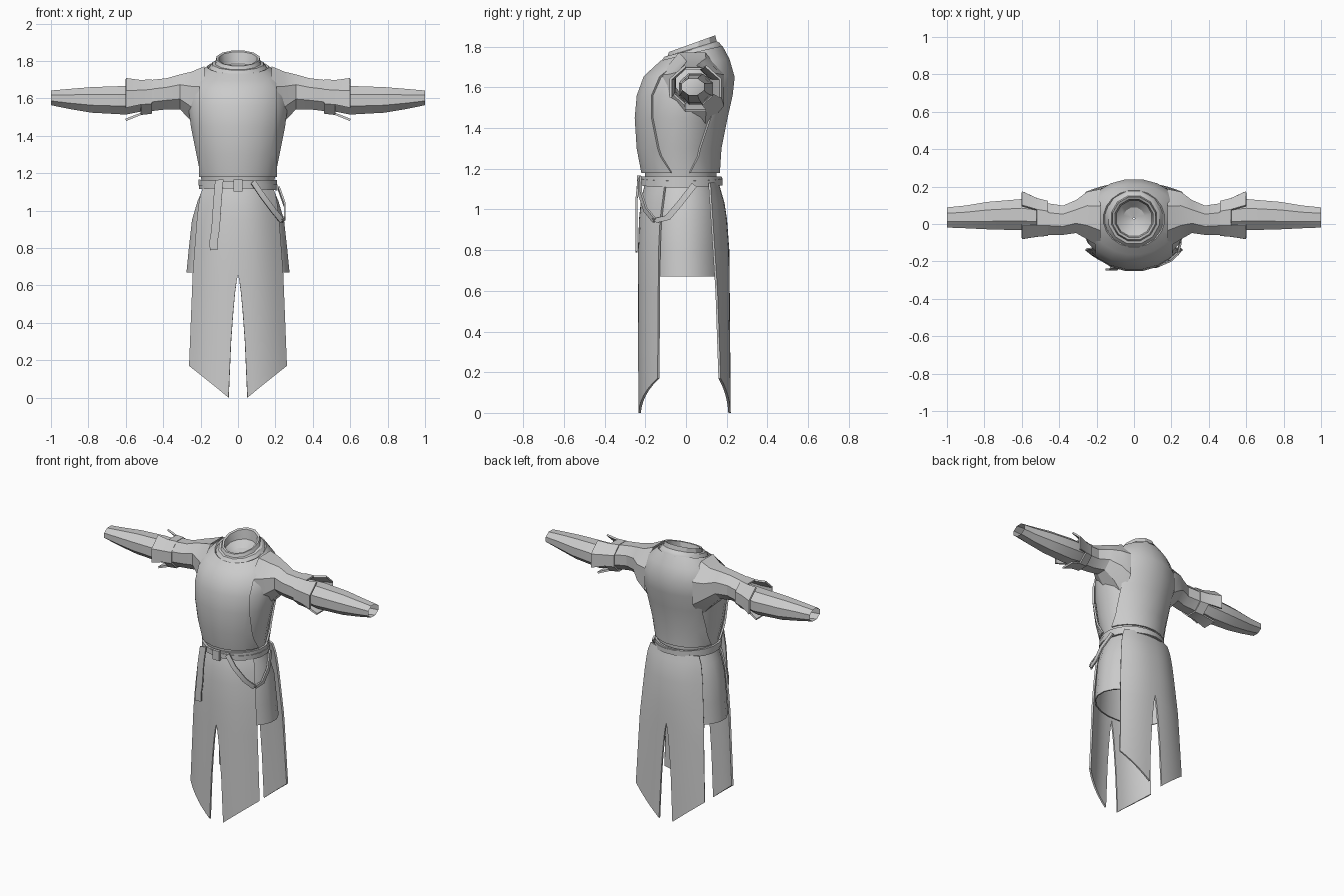
import bpy, bmesh, math
from mathutils import Vector

if "Cube" in bpy.data.objects:
    bpy.data.objects.remove(bpy.data.objects["Cube"])

cloth = bpy.data.materials.new("grey_cloth")
cloth.diffuse_color = (0.6, 0.6, 0.6, 1)
cloth.use_nodes = True
cloth.node_tree.nodes["Principled BSDF"].inputs["Base Color"].default_value = cloth.diffuse_color


def interp(table, z):
    """Piecewise linear lookup in a list of (z, value), z ascending."""
    if z <= table[0][0]:
        return table[0][1]
    for (a, va), (b, vb) in zip(table, table[1:]):
        if z <= b:
            return va + (vb - va) * (z - a) / (b - a)
    return table[-1][1]


def finish(name, bm, mirror=False, thick=0.0, angle=30):
    bmesh.ops.recalc_face_normals(bm, faces=bm.faces)
    me = bpy.data.meshes.new(name)
    bm.to_mesh(me)
    bm.free()
    ob = bpy.data.objects.new(name, me)
    bpy.context.collection.objects.link(ob)
    me.materials.append(cloth)
    bpy.ops.object.select_all(action='DESELECT')
    bpy.context.view_layer.objects.active = ob
    ob.select_set(True)
    if mirror:
        ob.modifiers.new("mirror", 'MIRROR')
        bpy.ops.object.modifier_apply(modifier="mirror")
    if thick:
        m = ob.modifiers.new("thickness", 'SOLIDIFY')
        m.thickness, m.offset = thick, 0
        bpy.ops.object.modifier_apply(modifier="thickness")
    bpy.ops.object.shade_smooth_by_angle(angle=math.radians(angle))
    return ob


def loft(rings, closed_rows=False):
    bm = bmesh.new()
    rows = [[bm.verts.new(p) for p in r] for r in rings]
    pairs = list(zip(rows, rows[1:]))
    if closed_rows:
        pairs.append((rows[-1], rows[0]))
    for a, b in pairs:
        n = len(a)
        for i in range(n):
            bm.faces.new((a[i], a[(i + 1) % n], b[(i + 1) % n], b[i]))
    return bm


def flat_ring(z, w, yf, yb, tilt=0.0, n=20, grow=0.0, slope=0.0):
    """Horizontal oval, optionally tilted to the back and to the side."""
    yc, ry = (yf + yb) / 2, (yb - yf) / 2 + grow
    out = []
    for i in range(n):
        a = 2 * math.pi * (i + 0.5) / n
        x, y = (w + grow) * math.cos(a), yc + ry * math.sin(a)
        out.append((x, y, z + tilt * (y - 0.03) + slope * x))
    return out


def arm_ring(x, yc, zc, ry, rz, n=8):
    return [(x, yc + ry * math.cos(2 * math.pi * (i + .5) / n) * 1.06,
             zc + rz * math.sin(2 * math.pi * (i + .5) / n) * 1.06) for i in range(n)]


# Under-tunic body
BODY = [(1.10, .19, -.20, .15, 0), (1.18, .20, -.205, .152, 0), (1.30, .225, -.228, .16, 0),
        (1.45, .255, -.238, .19, 0), (1.56, .27, -.228, .215, 0), (1.65, .258, -.195, .225, 0),
        (1.715, .215, -.15, .20, .12), (1.765, .15, -.11, .165, .25)]
finish("tunic_body", loft([flat_ring(*r) for r in BODY]))

# Tabard over the chest, shoulders and back, cut straight at both sides
bm = loft([flat_ring(*r, grow=.011) for r in BODY[1:]])
for s in (1, -1):
    bmesh.ops.bisect_plane(bm, geom=bm.verts[:] + bm.edges[:] + bm.faces[:],
                           plane_co=(.203 * s, 0, 0), plane_no=(s, 0, 0), clear_outer=True)
finish("tabard_top", bm, thick=.012)

# Folded collar with the neck bowl inside
COLLAR = [(1.735, .158, .2), (1.765, .155, .22), (1.785, .14, .25), (1.79, .125, .3),
          (1.815, .118, .36), (1.812, .105, .36), (1.765, .098, .2), (1.735, .06, .1), (1.725, .005, 0)]
finish("collar", loft([flat_ring(z, r, .03 - r, .03 + r, t, 12) for z, r, t in COLLAR]))

# Upper sleeves
finish("upper_sleeve", loft([arm_ring(*r) for r in (
    (.18, .03, 1.585, .16, .19), (.25, .045, 1.61, .13, .135), (.31, .04, 1.635, .09, .095),
    (.38, .02, 1.625, .08, .085), (.51, .03, 1.61, .09, .085))]), mirror=True)

# Flared cuffs, split into flaps
bm = loft([arm_ring(*r) for r in ((.46, .03, 1.61, .09, .088), (.52, .035, 1.605, .10, .09),
                                  (.60, .047, 1.595, .125, .112))])
bm.faces.ensure_lookup_table()
bmesh.ops.delete(bm, geom=[bm.faces[8 + i] for i in (1, 4, 6)], context='FACES')
finish("cuff", bm, mirror=True, thick=.012)

# Tapered forearm sleeves
finish("forearm_sleeve", loft([arm_ring(*r) for r in (
    (.46, .04, 1.605, .07, .065), (.60, .05, 1.59, .085, .078), (.78, .045, 1.592, .075, .07),
    (.90, .038, 1.597, .062, .055), (1.0, .035, 1.603, .055, .04))]), mirror=True)

# Short under-skirt
finish("under_skirt", loft([flat_ring(*r) for r in (
    (1.12, .185, -.19, .15), (1.05, .215, -.20, .165), (.95, .245, -.205, .18),
    (.80, .262, -.205, .185), (.67, .275, -.205, .19))]), thick=.008)

# Long split skirt panels, front and back
SLIT = [(0, .05), (.3, .037), (.45, .026), (.56, .016), (.62, .008), (.66, 0)]
OUTER = [(.17, .258), (.67, .238), (1.0, .212), (1.08, .198), (1.13, .18)]


def skirt_panel(name, mid, edge):
    bm = bmesh.new()
    cols, rows = 6, [None, .3, .45, .56, .62, .66, .8, .95, 1.03, 1.08, 1.13]
    grid = []
    for level in rows:
        row = []
        for c in range(cols + 1):
            f = c / cols
            z = .17 * f if level is None else level
            inner, outer = interp(SLIT, z), interp(OUTER, z)
            x = inner + (outer - inner) * f
            bulge = 1 - (x / outer) ** 2.4
            e = interp(edge, z)
            row.append(bm.verts.new((x, e + (interp(mid, z) - e) * bulge, z)))
        grid.append(row)
    for a, b in zip(grid, grid[1:]):
        for c in range(cols):
            bm.faces.new((a[c], a[c + 1], b[c + 1], b[c]))
    finish(name, bm, mirror=True, thick=.012)


skirt_panel("front_skirt_panel", [(0, -.23), (.9, -.23), (1.05, -.215), (1.13, -.195)],
            [(.17, -.135), (.9, -.13), (1.13, -.10)])
skirt_panel("back_skirt_panel", [(0, .215), (.8, .207), (1.0, .192), (1.13, .155)],
            [(.17, .165), (.6, .15), (1.13, .115)])

# Belt of two bands that cross slightly
for name, z, h, grow, slope in (("belt", 1.14, .02, .0, .02), ("crossing_belt", 1.137, .016, .004, -.06)):
    prof = [(-h, .0), (-h, .014), (h, .014), (h, .0)]
    finish(name, loft([flat_ring(z + dz, .197, -.212, .165, 0, 20, grow + o, slope)
                       for dz, o in prof], closed_rows=True))


def strap(name, points, across, width=.035):
    """Thin band along points, widened along the across direction."""
    bm = bmesh.new()
    d = Vector(across).normalized() * width / 2
    rows = [(bm.verts.new(Vector(p) - d), bm.verts.new(Vector(p) + d)) for p in points]
    for a, b in zip(rows, rows[1:]):
        bm.faces.new((a[0], a[1], b[1], b[0]))
    finish(name, bm, thick=.01)


# Hanging belt end, side loop and buckle
strap("belt_end", [(-.10, -.232, 1.165), (-.11, -.243, 1.05), (-.12, -.243, .9), (-.13, -.243, .84),
                   (-.128, -.243, .79)], (1, 0, .1), .045)
strap("loop_front", [(.08, -.228, 1.155), (.13, -.226, 1.08), (.19, -.20, 1.0), (.235, -.155, .945)],
      (.7, .3, .6), .03)
strap("loop_back", [(.235, -.155, .945), (.25, -.09, .96), (.25, -.03, 1.03), (.218, .04, 1.12)],
      (0, .7, -.6), .03)
bm = bmesh.new()
bmesh.ops.create_cube(bm, size=1)
for v in bm.verts:
    v.co = (v.co.x * .05, v.co.y * .02 - .232, v.co.z * .065 + 1.135)
finish("buckle", bm)
